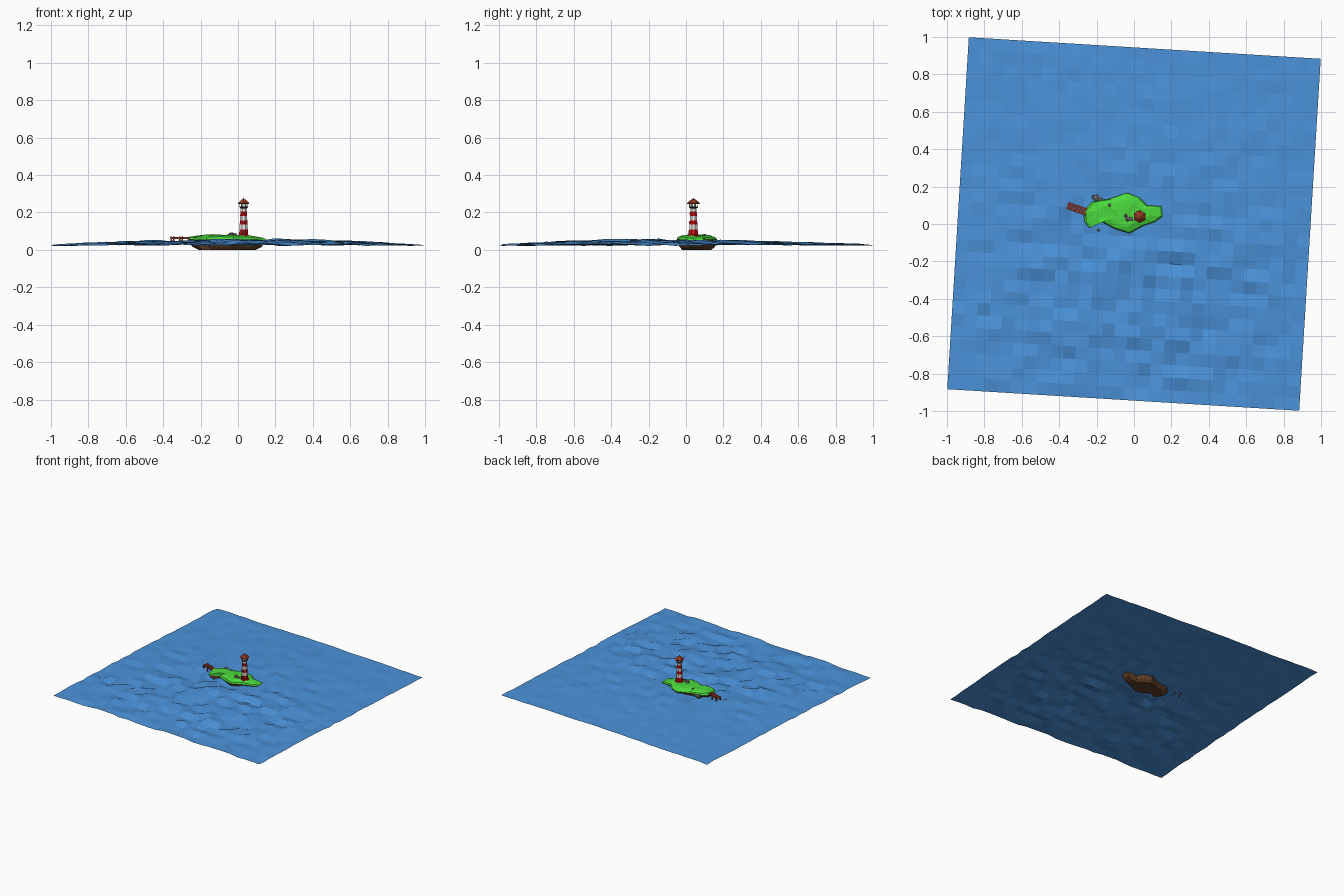
import bpy, bmesh, math, random
from mathutils import Vector, Matrix

if "Cube" in bpy.data.objects:
    bpy.data.objects.remove(bpy.data.objects["Cube"])
random.seed(4)

def mat(name, c):
    m = bpy.data.materials.new(name)
    m.diffuse_color = (*c, 1)
    m.use_nodes = True
    m.node_tree.nodes["Principled BSDF"].inputs["Base Color"].default_value = m.diffuse_color
    return m

SEA = mat("sea blue", (0.07, 0.29, 0.70))
GRASS = mat("grass green", (0.07, 0.70, 0.045))
SOIL = mat("soil brown", (0.12, 0.05, 0.018))
RED = mat("stripe red", (0.60, 0.004, 0.006))
WHITE = mat("white", (0.80, 0.80, 0.80))
ROOF = mat("roof rust", (0.32, 0.045, 0.02))
ROCK = mat("rock grey", (0.20, 0.19, 0.18))
DARK = mat("dark grey", (0.03, 0.03, 0.035))

def make(name, bm, mats, recalc=True):
    if recalc:
        bmesh.ops.recalc_face_normals(bm, faces=bm.faces[:])
    me = bpy.data.meshes.new(name)
    bm.to_mesh(me)
    bm.free()
    for m in mats:
        me.materials.append(m)
    ob = bpy.data.objects.new(name, me)
    bpy.context.collection.objects.link(ob)
    return ob

def loft(bm, rings, mats):
    """Skin a list of point rings; mats gives the slot of each band."""
    vs = [[bm.verts.new(p) for p in r] for r in rings]
    n = len(vs[0])
    for a, b, m in zip(vs, vs[1:], mats):
        for i in range(n):
            bm.faces.new((a[i], a[(i+1) % n], b[(i+1) % n], b[i])).material_index = m
    bm.faces.new(vs[0][::-1]).material_index = mats[0]
    bm.faces.new(vs[-1]).material_index = mats[-1]

def box(bm, loc, size, ang=0):
    bmesh.ops.create_cube(bm, size=1, matrix=Matrix.Translation(loc)
                          @ Matrix.Rotation(ang, 4, 'Z') @ Matrix.Diagonal((*size, 1)))

# sea: wavy sheet, rougher in the middle and towards the front
bm = bmesh.new()
bmesh.ops.create_grid(bm, x_segments=28, y_segments=28, size=0.9425)
bmesh.ops.rotate(bm, verts=bm.verts[:], matrix=Matrix.Rotation(math.radians(-3.5), 3, 'Z'))
for v in bm.verts:
    x, y = v.co.x, v.co.y
    mid = max(0, 1 - x*x) * max(0, 1 - 0.9*y*y)
    rough = 0.003 + 0.013 * max(0, 1 - 0.9*x*x) * math.exp(-((y + 0.35) / 0.55)**2)
    v.co.z = max(0.014, 0.024 + 0.020*mid + 0.004*math.sin(5*x + 2*y)*mid
                 + rough * random.uniform(-1, 1.25))
    if math.hypot((x + 0.05) / 0.27, (y - 0.05) / 0.15) < 1.1:
        v.co.z = min(v.co.z, 0.048)
make("sea", bm, [SEA], False)

# island: brown underside, green top
outline = [(-.27, .07), (-.22, .12), (-.13, .135), (-.035, .167), (.03, .14), (.07, .10),
           (.147, .095), (.152, .04), (.115, .012), (.05, -.01), (-.025, -.05),
           (-.105, -.025), (-.17, .01), (-.24, -.02), (-.265, .015)]
cx, cy = -0.055, 0.055
def isl(s, z, j=0.0):
    return [(cx + (x-cx)*s, cy + (y-cy)*s, z + random.uniform(-j, j) - 0.035*max(0, x)*(z > .05))
            for x, y in reversed(outline)]
bm = bmesh.new()
loft(bm, [isl(.72, 0), isl(.88, .018, .004), isl(.96, .048, .002), isl(1, .056, .003),
          isl(.95, .068, .004), isl(.66, .079, .003), isl(.3, .081, .002)], [0, 0, 0, 1, 1, 1])
bmesh.ops.triangulate(bm, faces=[f for f in bm.faces if f.calc_center_median().z > .06])
make("island", bm, [SOIL, GRASS])

# lighthouse tower: eight-sided and tapering, striped red and white
LX, LY = 0.03, 0.04
def ring(r, z, n=8):
    return [(LX + r*math.cos(2*math.pi*(i+.5)/n), LY + r*math.sin(2*math.pi*(i+.5)/n), z)
            for i in range(n)]
levels = [.066, .084, .110, .135, .158, .182, .206, .228]
bm = bmesh.new()
loft(bm, [ring(.027 - .010*(z - .066)/.162, z) for z in levels], [0, 0, 1, 0, 1, 0, 1])
make("tower", bm, [RED, WHITE])

# stone footing, gallery, lantern and roof
def turned(name, prof, m, n=8):
    bm = bmesh.new()
    loft(bm, [ring(r, z, n) for r, z in prof], [0]*(len(prof)-1))
    make(name, bm, [m])
turned("footing", [(.032, .06), (.032, .078), (.028, .082)], RED)
turned("gallery", [(.018, .222), (.025, .228), (.025, .232)], DARK)
turned("lantern", [(.016, .23), (.016, .252)], WHITE)
turned("roof", [(.033, .246), (.035, .25), (.014, .268), (.004, .272), (.003, .278)], ROOF, 6)

# gallery posts
bm = bmesh.new()
for x, y, z in ring(.023, .239):
    box(bm, (x, y, z), (.003, .003, .016))
make("gallery_posts", bm, [WHITE])

# windows and door on the tower
bm = bmesh.new()
box(bm, (LX, LY - .0195, .147), (.007, .007, .012))
box(bm, (LX, LY - .0175, .195), (.006, .006, .010))
box(bm, (LX, LY - .0235, .094), (.011, .008, .022))
make("door_and_windows", bm, [DARK])

# jetty planks and posts
bm = bmesh.new()
a, b = Vector((-.35, .097, .066)), Vector((-.25, .062, .066))
ang = math.atan2(b.y - a.y, b.x - a.x)
side = Vector((-math.sin(ang), math.cos(ang), 0))
for i in range(8):
    box(bm, a.lerp(b, i/7), (.0125, .040 + random.uniform(-.003, .003), .005), ang)
for s in (-1, 1):
    box(bm, (a+b)/2 + side*s*.014 - Vector((0, 0, .004)), (.105, .005, .005), ang)
    for t in (0, .45):
        box(bm, a.lerp(b, t) + side*s*.018 - Vector((0, 0, .016)), (.006, .006, .044), ang)
make("jetty", bm, [ROOF])

# rocks
def rocks(name, items):
    bm = bmesh.new()
    for x, y, z, r in items:
        vs = bmesh.ops.create_icosphere(bm, subdivisions=1, radius=r)['verts']
        for v in vs:
            v.co = v.co * random.uniform(.7, 1.15)
            v.co.z *= .8
            v.co += Vector((x, y, z))
    make(name, bm, [ROCK])
rocks("shore_rocks", [(-.20, .14, .055, .022), (-.18, .13, .05, .016), (-.215, .145, .05, .013),
                      (-.19, -.032, .048, .010)])
rocks("island_rocks", [(-.035, .03, .083, .018), (-.015, .025, .081, .014),
                       (-.045, .045, .08, .011), (-.13, .10, .078, .011)])
